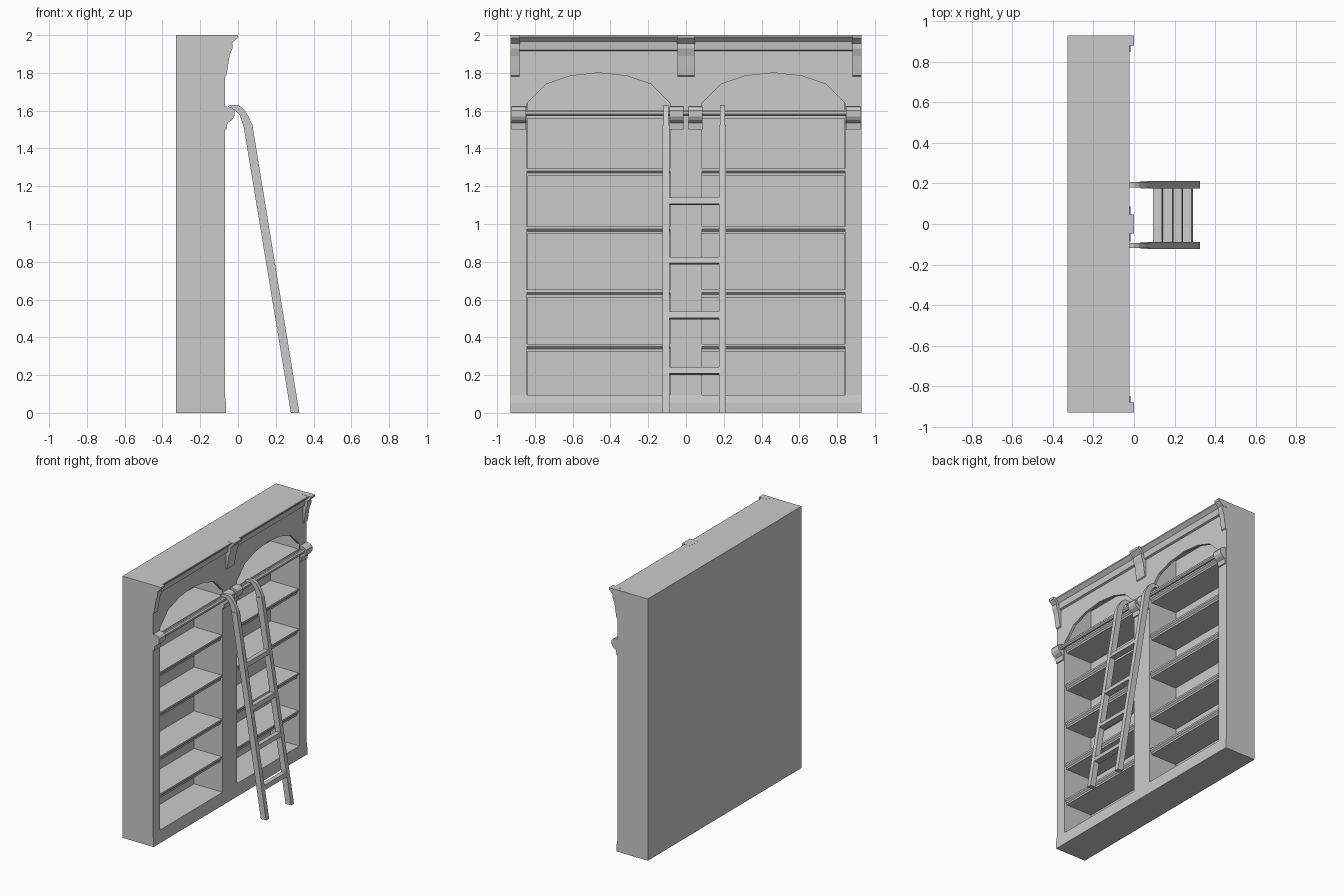
import bpy, bmesh, math
from mathutils import Vector

if "Cube" in bpy.data.objects:
    bpy.data.objects.remove(bpy.data.objects["Cube"])

BACK, FACE, HALF, TOP = -0.327, -0.07, 0.928, 2.0


def finish(name, bm):
    bmesh.ops.recalc_face_normals(bm, faces=bm.faces)
    me = bpy.data.meshes.new(name)
    bm.to_mesh(me)
    bm.free()
    ob = bpy.data.objects.new(name, me)
    bpy.context.collection.objects.link(ob)
    return ob


def extrude(name, points, offset):
    """Prism from a flat outline pushed along an offset."""
    bm = bmesh.new()
    face = bm.faces.new([bm.verts.new(p) for p in points])
    new = bmesh.ops.extrude_face_region(bm, geom=[face], use_keep_orig=True)
    verts = [g for g in new["geom"] if isinstance(g, bmesh.types.BMVert)]
    bmesh.ops.translate(bm, verts=verts, vec=Vector(offset))
    return finish(name, bm)


def profile(name, xz, y0, y1):
    """Side profile in x/z run from y0 to y1."""
    return extrude(name, [(x, y0, z) for x, z in xz], (0, y1 - y0, 0))


def box(name, x0, x1, y0, y1, z0, z1):
    return profile(name, [(x0, z0), (x1, z0), (x1, z1), (x0, z1)], y0, y1)


# Carcass: back, sides, centre post, top
IN = FACE - 0.02
box("back_panel", BACK, BACK + 0.015, -HALF, HALF, 0, TOP)
box("side_left", BACK + 0.015, IN, -HALF, -0.84, 0.095, TOP)
box("side_right", BACK + 0.015, IN, 0.84, HALF, 0.095, TOP)
box("centre_post", BACK + 0.015, IN, -0.085, 0.085, 0.095, TOP - 0.02)
box("top_panel", BACK + 0.015, IN, -0.84, 0.84, TOP - 0.02, TOP)

# Plinth with chamfered upper edge
profile("plinth", [(BACK + 0.015, 0), (-0.064, 0), (-0.064, 0.055), (FACE, 0.095),
                   (BACK + 0.015, 0.095)], -HALF, HALF)

# Face frame with two arched openings
arch = [(-0.378, 1.64), (-0.278, 1.74), (-0.15, 1.784), (0, 1.80),
        (0.15, 1.784), (0.278, 1.74), (0.378, 1.64)]
outline = [(-HALF, 0.095)]
for c in (-0.463, 0.463):
    outline += [(c - 0.378, 0.095)] + [(c + y, z) for y, z in arch] + [(c + 0.378, 0.095)]
outline += [(HALF, 0.095), (HALF, TOP), (-HALF, TOP)]
extrude("face_frame", [(IN, y, z) for y, z in outline], (FACE - IN, 0, 0))

# Cornice
profile("cornice", [(FACE, 1.915), (-0.055, 1.92), (-0.048, 1.965), (-0.022, 1.99),
                    (-0.022, TOP), (FACE, TOP)], -HALF, HALF)

# Corbels under the cornice
corbel = [(FACE, 1.78), (-0.062, 1.785), (-0.054, 1.83), (-0.045, 1.89), (-0.03, 1.93),
          (-0.03, 1.955), (FACE, 1.955)]
cap = [(FACE, 1.952), (-0.038, 1.952), (-0.002, 1.985), (0, TOP + 0.001), (FACE, TOP + 0.001)]
for tag, y0, y1 in (("left", -HALF, -0.882), ("centre", -0.046, 0.046), ("right", 0.882, HALF)):
    profile("corbel_" + tag, corbel, y0, y1)
    profile("corbel_cap_" + tag, cap, y0 - 0.002, y1 + 0.002)

# Shelves with a stepped front lip
for i, z in enumerate((0.345, 0.632, 0.967, 1.275, 1.578)):
    lip = [(BACK + 0.015, z - 0.02), (-0.088, z - 0.02), (-0.088, z - 0.006),
           (-0.076, z + 0.006), (-0.076, z + 0.02), (BACK + 0.015, z + 0.02)]
    for side, y0, y1 in (("left", -0.841, -0.085), ("right", 0.085, 0.841)):
        profile(f"shelf_{side}_{i + 1}", lip, y0, y1)

# Ladder rail rod and its brackets
RX, RZ = -0.045, 1.588
rod = [(RX + 0.017 * math.cos(a), RZ + 0.017 * math.sin(a))
       for a in (math.tau * (k + 0.5) / 8 for k in range(8))]
profile("ladder_rod", rod, -0.9, 0.9)
bracket = [(FACE, 1.5), (-0.06, 1.5), (-0.056, 1.535), (-0.032, 1.55), (-0.02, 1.57),
           (-0.018, 1.6), (-0.03, 1.615), (-0.05, 1.622), (FACE, 1.622)]
for i, (y0, y1) in enumerate(((-0.925, -0.847), (-0.087, -0.012), (0.012, 0.087), (0.847, 0.925))):
    profile(f"rod_bracket_{i + 1}", bracket, y0, y1)

# Ladder rails with hooks over the rod
rail = [(0.28, 0), (0.325, 0), (0.076, 1.525), (0.031, 1.51)]
hook = [(0.031, 1.51), (0.076, 1.525), (0.053, 1.575), (0.024, 1.615), (0, 1.63),
        (-0.04, 1.63), (-0.068, 1.615), (-0.062, 1.605), (-0.02, 1.607), (0.01, 1.575)]
for tag, y in (("left", -0.106), ("right", 0.194)):
    profile("ladder_rail_" + tag, rail, y - 0.018, y + 0.018)
    profile("ladder_hook_" + tag, hook, y - 0.013, y + 0.013)

# Rungs, square to the leaning rails
lean = math.atan2(0.25, 1.52)
u = Vector((math.cos(lean), math.sin(lean)))
v = Vector((-math.sin(lean), math.cos(lean)))
for i, z in enumerate((0.222, 0.516, 0.806, 1.12)):
    c = Vector((0.302 - 0.164 * z, z))
    pts = [c + u * a * 0.022 + v * b * 0.017 for a, b in ((-1, -1), (1, -1), (1, 1), (-1, 1))]
    profile(f"rung_{i + 1}", [tuple(p) for p in pts], -0.09, 0.178)
